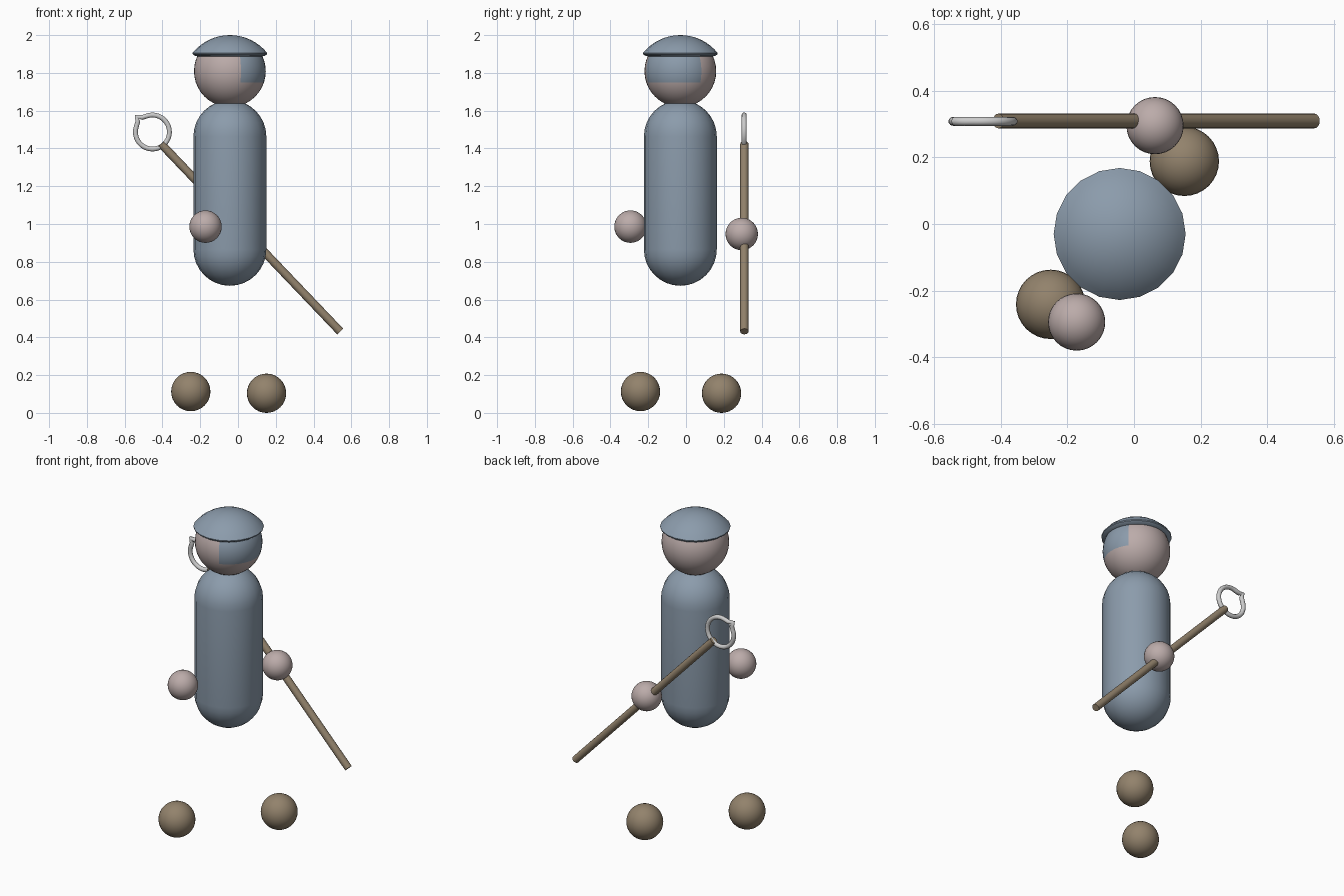
import bpy, bmesh, math
from mathutils import Vector

if "Cube" in bpy.data.objects:
    bpy.data.objects.remove(bpy.data.objects["Cube"])

CX, CY = -0.043, -0.03   # vertical axis of body, head and hat


def material(name, rgb):
    m = bpy.data.materials.new(name)
    m.diffuse_color = (*rgb, 1)
    m.use_nodes = True
    m.node_tree.nodes["Principled BSDF"].inputs["Base Color"].default_value = m.diffuse_color
    return m


CLOTH = material("blue_cloth", (0.26, 0.33, 0.41))
SKIN = material("skin", (0.50, 0.41, 0.40))
WOOD = material("brown", (0.29, 0.225, 0.15))


def finish(obj, name, mat, angle=40):
    obj.name = name
    obj.data.materials.append(mat)
    bpy.ops.object.shade_smooth_by_angle(angle=math.radians(angle))
    return obj


def ball(name, loc, r, mat, seg=32, rings=16):
    bpy.ops.mesh.primitive_uv_sphere_add(segments=seg, ring_count=rings, radius=r, location=loc)
    return finish(bpy.context.object, name, mat)


def lathe(name, profile, mat, seg=20, angle=40):
    """Spin a closed (radius, z) profile about the figure's axis."""
    bm = bmesh.new()
    vs = [bm.verts.new((r, 0, z)) for r, z in profile]
    edges = [bm.edges.new(p) for p in zip(vs, vs[1:])]
    bmesh.ops.spin(bm, geom=vs + edges, cent=(0, 0, 0), axis=(0, 0, 1),
                   angle=2 * math.pi, steps=seg, use_duplicate=False)
    bmesh.ops.remove_doubles(bm, verts=bm.verts, dist=1e-4)
    bmesh.ops.recalc_face_normals(bm, faces=bm.faces)
    me = bpy.data.meshes.new(name)
    bm.to_mesh(me)
    bm.free()
    obj = bpy.data.objects.new(name, me)
    obj.location = (CX, CY, 0)
    bpy.context.collection.objects.link(obj)
    bpy.ops.object.select_all(action='DESELECT')
    obj.select_set(True)
    bpy.context.view_layer.objects.active = obj
    return finish(obj, name, mat, angle)


# capsule body
R, N = 0.193, 8
quarter = [i * math.pi / 2 / N for i in range(N + 1)]
lower = [(R * math.sin(a), 0.866 - R * math.cos(a)) for a in quarter]
upper = [(R * math.cos(a), 1.463 + R * math.sin(a)) for a in quarter]
lathe("body", lower + upper, CLOTH)

# head, with the face cover as a block of recoloured faces
head = ball("head", (CX, CY, 1.809), 0.19, SKIN, 40, 20)
head.data.materials.append(CLOTH)
for f in head.data.polygons:
    c = f.center
    az = math.degrees(math.atan2(c.y, c.x))
    lat = math.degrees(math.asin(c.z / c.length))
    if -72 < az < 36 and -18 < lat < 36:
        f.material_index = 1

# shallow domed hat with a turned-under brim
HR = 0.254
top_angle = math.asin(0.198 / HR)
dome = [(HR * math.sin(top_angle * i / 8), 2.0 - HR + HR * math.cos(top_angle * i / 8))
        for i in range(9)]
lathe("hat", dome + [(0.197, 1.899), (0.183, 1.889), (0.165, 1.887), (0.158, 1.895), (0, 1.895)], CLOTH)

# floating hands and feet
ball("front_hand", (-0.172, -0.294, 0.986), 0.0858, SKIN)
ball("back_hand", (0.063, 0.295, 0.947), 0.0858, SKIN)
ball("front_foot", (-0.25, -0.241, 0.113), 0.104, WOOD)
ball("back_foot", (0.151, 0.188, 0.104), 0.104, WOOD)

# staff
a, b = Vector((0.541, 0.309, 0.431)), Vector((-0.407, 0.309, 1.424))
bpy.ops.mesh.primitive_cylinder_add(vertices=16, radius=0.022, depth=(b - a).length,
                                    location=(a + b) / 2)
staff = bpy.context.object
staff.rotation_euler = (b - a).to_track_quat('Z', 'Y').to_euler()
finish(staff, "staff", WOOD)

# ring at the staff head, drawn out to a small point at its upper outer side
ring = [(0.09 * math.cos(math.radians(t)), 0.09 * math.sin(math.radians(t)))
        for t in range(110, -201, -10)]
path = ring + [(-0.077, 0.056), (-0.084, 0.081), (-0.055, 0.077)]
curve = bpy.data.curves.new("staff_ring", 'CURVE')
curve.dimensions = '3D'
curve.bevel_depth = 0.0135
curve.bevel_resolution = 3
sp = curve.splines.new('POLY')
sp.points.add(len(path) - 1)
for p, (x, z) in zip(sp.points, path):
    p.co = (x, 0, z, 1)
sp.use_cyclic_u = True
ring_obj = bpy.data.objects.new("staff_ring", curve)
ring_obj.location = (-0.453, 0.308, 1.487)
bpy.context.collection.objects.link(ring_obj)
